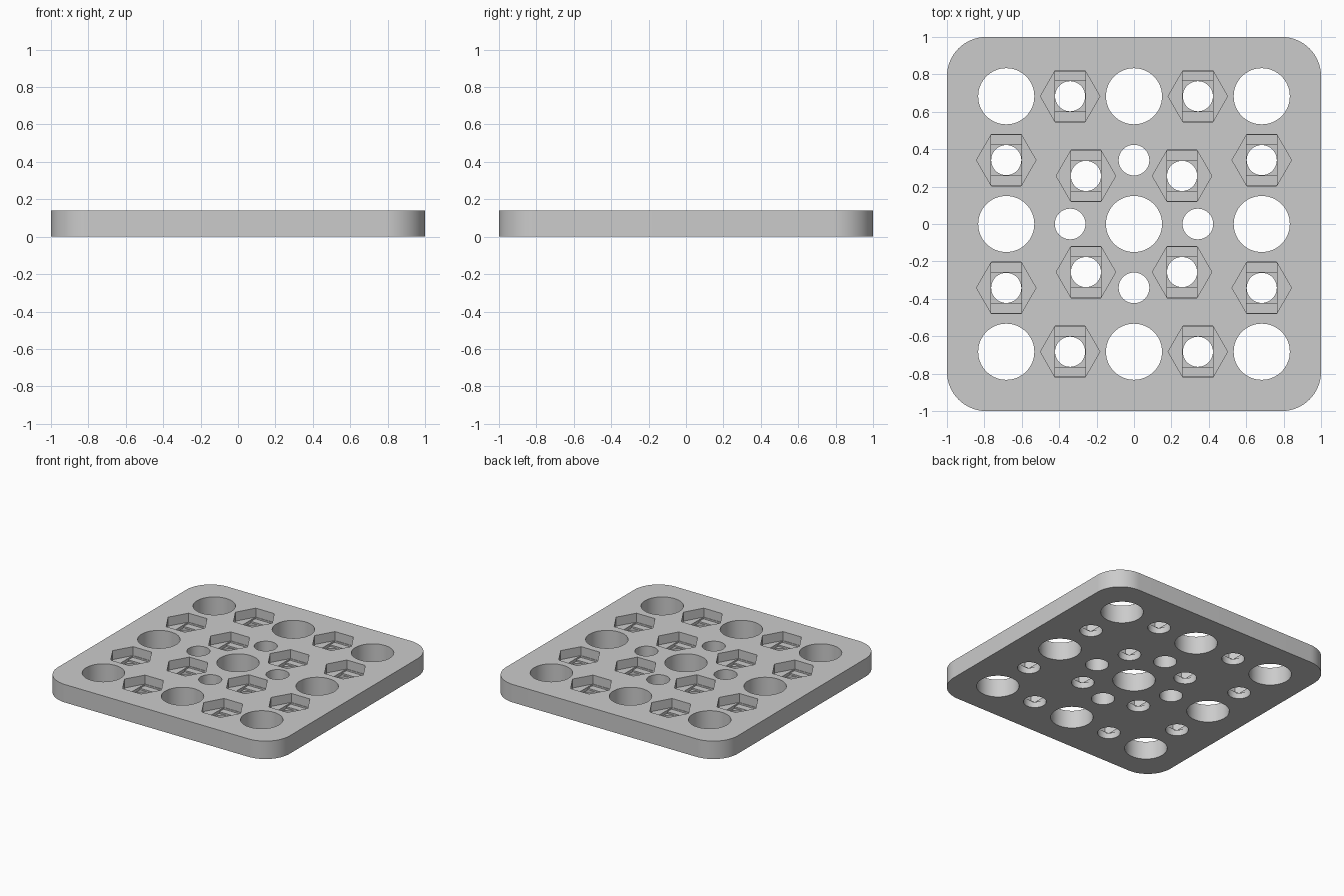
import bpy, bmesh, math

cube = bpy.data.objects.get("Cube")
if cube:
    bpy.data.objects.remove(cube, do_unlink=True)

THICK = 0.14
PITCH = 0.683
HALF = PITCH / 2
HEX_FLOOR, STEP = 0.07, 0.012

grey = bpy.data.materials.new("plain_grey")
grey.use_nodes = True
colour = (0.6, 0.6, 0.6, 1)
grey.diffuse_color = colour
grey.node_tree.nodes["Principled BSDF"].inputs["Base Color"].default_value = colour


def circle(radius, sides):
    return [(radius * math.cos(2 * math.pi * i / sides),
             radius * math.sin(2 * math.pi * i / sides)) for i in range(sides)]


def rectangle(hx, hy):
    return [(-hx, -hy), (hx, -hy), (hx, hy), (-hx, hy)]


def prisms(name, items, bottom, top):
    """One object holding an upright prism for each (outline, centre)."""
    bm = bmesh.new()
    for outline, (cx, cy) in items:
        low = [bm.verts.new((cx + x, cy + y, bottom)) for x, y in outline]
        high = [bm.verts.new((cx + x, cy + y, top)) for x, y in outline]
        bm.faces.new(low[::-1])
        bm.faces.new(high)
        n = len(outline)
        for i in range(n):
            j = (i + 1) % n
            bm.faces.new((low[i], low[j], high[j], high[i]))
    mesh = bpy.data.meshes.new(name)
    bm.to_mesh(mesh)
    bm.free()
    mesh.materials.append(grey)
    obj = bpy.data.objects.new(name, mesh)
    bpy.context.collection.objects.link(obj)
    return obj


# Rounded square plate
RADIUS, ARC = 0.21, 16
outline = []
for corner, (sx, sy) in enumerate([(1, 1), (-1, 1), (-1, -1), (1, -1)]):
    for i in range(ARC + 1):
        a = math.pi / 2 * (corner + i / ARC)
        outline.append((sx * (1 - RADIUS) + RADIUS * math.cos(a),
                        sy * (1 - RADIUS) + RADIUS * math.sin(a)))
plate = prisms("plate", [(outline, (0, 0))], 0, THICK)

# Hole layout
large = [(x * PITCH, y * PITCH) for x in (-1, 0, 1) for y in (-1, 0, 1)]
plain = [(HALF, 0), (-HALF, 0), (0, HALF), (0, -HALF)]
nuts = [(sx * x, sy * y) for x, y in [(HALF, PITCH), (PITCH, HALF), (0.257, 0.257)]
        for sx in (-1, 1) for sy in (-1, 1)]

# Through holes, then nut pockets with a slot step and a square step below
over = THICK + 0.1
holes = [(circle(0.15, 64), c) for c in large]
holes += [(circle(0.082, 48), c) for c in plain]
holes += [(circle(0.0805, 48), c) for c in nuts]
cutters = [
    prisms("hex_cutter", [(circle(0.159, 6), c) for c in nuts], HEX_FLOOR, over),
    prisms("slot_cutter", [(rectangle(0.081, 0.1335), c) for c in nuts],
           HEX_FLOOR - STEP, over),
    prisms("square_cutter", [(rectangle(0.081, 0.081), c) for c in nuts],
           HEX_FLOOR - 2 * STEP, over),
    prisms("hole_cutter", holes, -0.1, over),
]

bpy.ops.object.select_all(action="DESELECT")
plate.select_set(True)
bpy.context.view_layer.objects.active = plate
for cutter in cutters:
    mod = plate.modifiers.new(cutter.name, "BOOLEAN")
    mod.operation = "DIFFERENCE"
    mod.solver = "EXACT"
    mod.object = cutter
    bpy.ops.object.modifier_apply(modifier=mod.name)
    bpy.data.objects.remove(cutter, do_unlink=True)
bpy.ops.object.shade_smooth_by_angle(angle=math.radians(30))
